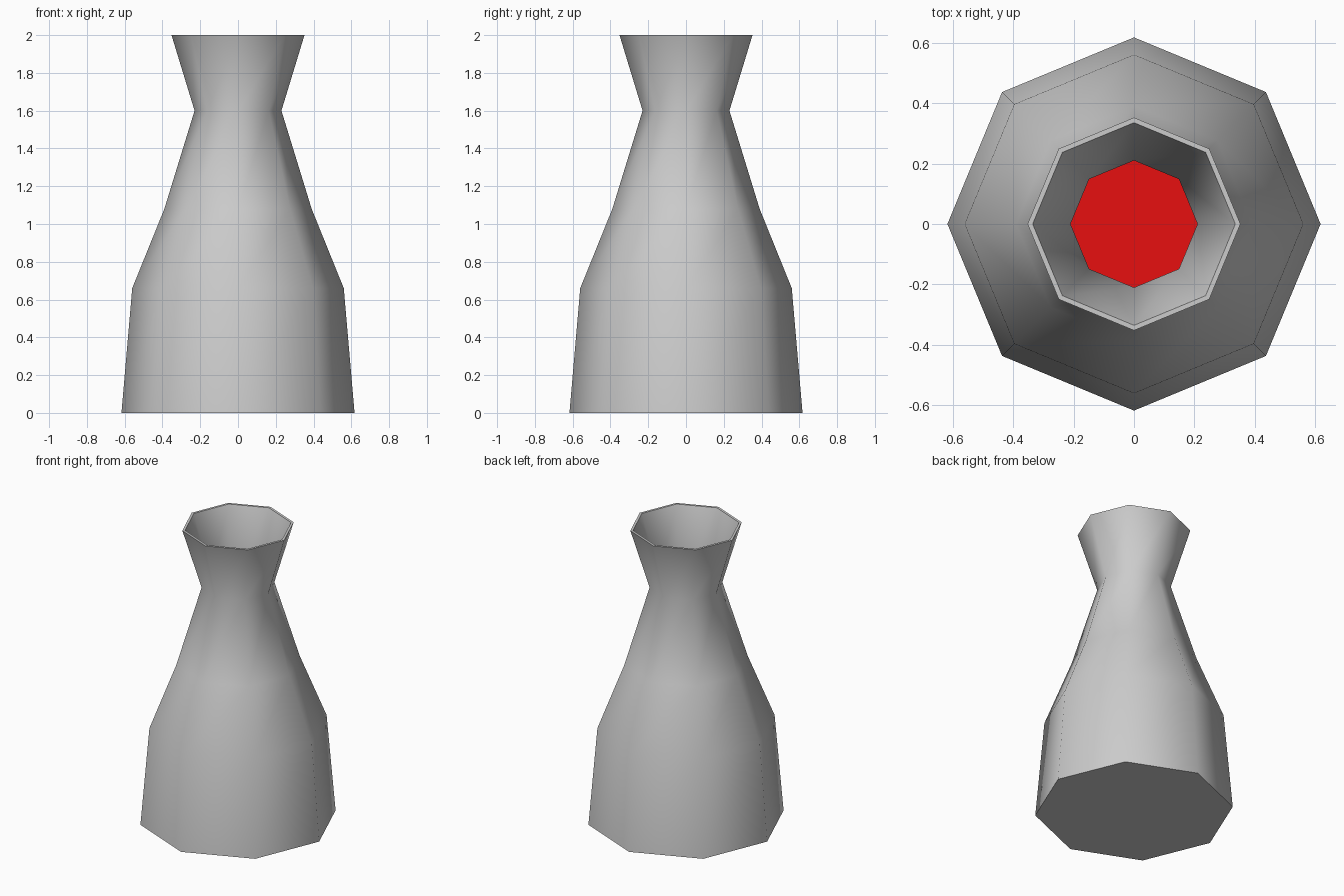
import bpy, bmesh, math

if "Cube" in bpy.data.objects:
    bpy.data.objects.remove(bpy.data.objects["Cube"])

SIDES = 8


def lathe(name, profile):
    """Revolve (radius, z) points into an 8-sided solid, capping both ends."""
    bm = bmesh.new()
    rings = []
    for r, z in profile:
        rings.append([bm.verts.new((r * math.cos(2 * math.pi * i / SIDES),
                                    r * math.sin(2 * math.pi * i / SIDES), z))
                      for i in range(SIDES)])
    for a, b in zip(rings, rings[1:]):
        for i in range(SIDES):
            j = (i + 1) % SIDES
            bm.faces.new((a[i], a[j], b[j], b[i]))
    bm.faces.new(rings[0][::-1])
    bm.faces.new(rings[-1])
    bmesh.ops.recalc_face_normals(bm, faces=bm.faces[:])
    mesh = bpy.data.meshes.new(name)
    bm.to_mesh(mesh)
    bm.free()
    obj = bpy.data.objects.new(name, mesh)
    bpy.context.collection.objects.link(obj)
    bpy.ops.object.select_all(action='DESELECT')
    obj.select_set(True)
    bpy.context.view_layer.objects.active = obj
    bpy.ops.object.shade_smooth_by_angle(angle=math.radians(60))
    return obj


# Bottle: outer wall, rim, then inner wall down to the inside floor
outer = [(0.617, 0.0), (0.56, 0.66), (0.39, 1.08), (0.23, 1.6), (0.352, 2.0)]
inner = [(0.335, 2.0), (0.21, 1.6), (0.37, 1.07), (0.54, 0.65), (0.595, 0.02)]
lathe("bottle", outer + inner)

# Liquid filling the body up to the shoulder
liquid = lathe("liquid", [(0.59, 0.025), (0.535, 0.65), (0.37, 1.06)])
red = bpy.data.materials.new("red_liquid")
red.diffuse_color = (0.8, 0.005, 0.005, 1.0)
red.use_nodes = True
red.node_tree.nodes["Principled BSDF"].inputs["Base Color"].default_value = red.diffuse_color
liquid.data.materials.append(red)
